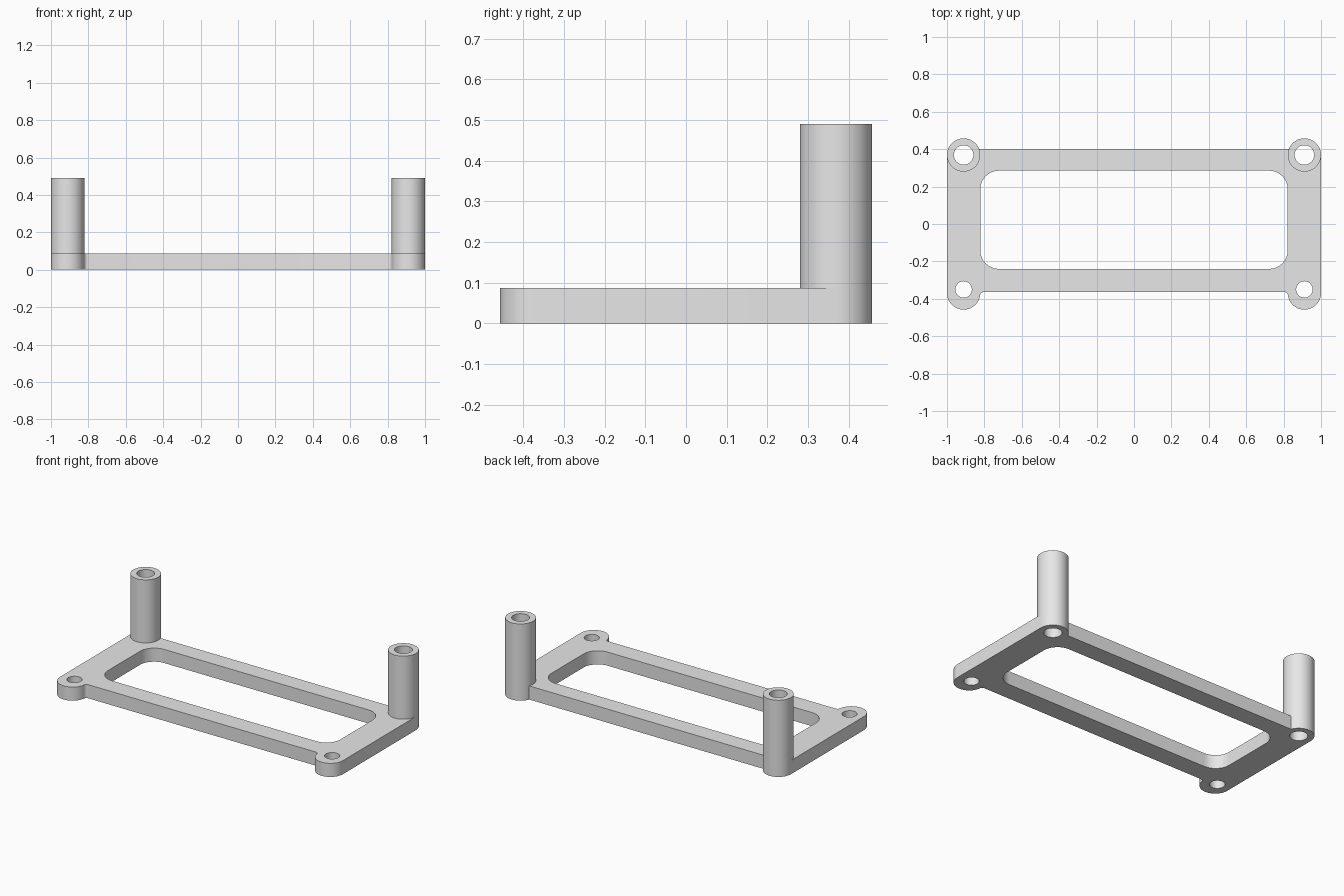
import bpy
import bmesh
from math import cos, sin, radians

cube = bpy.data.objects.get("Cube")
if cube:
    bpy.data.objects.remove(cube, do_unlink=True)

grey = bpy.data.materials.new("light grey")
grey.use_nodes = True
colour = (0.8, 0.8, 0.8, 1)
grey.diffuse_color = colour
grey.node_tree.nodes["Principled BSDF"].inputs["Base Color"].default_value = colour

PLATE_TOP, POST_TOP = 0.087, 0.49
PIN_X, LOBE_Y, LOBE_R = 0.911, 0.369, 0.089
FRONT_HOLE_Y, FRONT_HOLE_R = -0.35, 0.044
BORE_R = 0.052


def arc(cx, cy, r, start, end, steps):
    """Points along a circular arc, angles in degrees."""
    angles = [radians(start + (end - start) * i / steps) for i in range(steps + 1)]
    return [(cx + r * cos(a), cy + r * sin(a)) for a in angles]


def circle(cx, cy, r, steps=48):
    return arc(cx, cy, r, 0, 360, steps)[:-1]


def rounded_rect(x0, x1, y0, y1, r):
    corners = [(x1 - r, y1 - r), (x0 + r, y1 - r), (x0 + r, y0 + r), (x1 - r, y0 + r)]
    return [p for i, (cx, cy) in enumerate(corners)
            for p in arc(cx, cy, r, 90 * i, 90 * i + 90, 12)]


def extruded(name, loops, z0, z1):
    """Solid from an outer loop and hole loops."""
    bm = bmesh.new()
    for loop in loops:
        verts = [bm.verts.new((x, y, z0)) for x, y in loop]
        for a, b in zip(verts, verts[1:] + verts[:1]):
            bm.edges.new((a, b))
    bmesh.ops.triangle_fill(bm, edges=bm.edges[:], use_beauty=True, normal=(0, 0, 1))
    result = bmesh.ops.extrude_face_region(bm, geom=bm.faces[:], use_keep_orig=True)
    top = [v for v in result["geom"] if isinstance(v, bmesh.types.BMVert)]
    bmesh.ops.translate(bm, verts=top, vec=(0, 0, z1 - z0))
    bmesh.ops.recalc_face_normals(bm, faces=bm.faces[:])
    mesh = bpy.data.meshes.new(name)
    bm.to_mesh(mesh)
    bm.free()
    mesh.materials.append(grey)
    obj = bpy.data.objects.new(name, mesh)
    bpy.context.collection.objects.link(obj)
    bpy.ops.object.select_all(action="DESELECT")
    obj.select_set(True)
    bpy.context.view_layer.objects.active = obj
    bpy.ops.object.shade_smooth_by_angle(angle=radians(30))
    return obj


# Half outline: front fillet, front lobe, back lobe, then the back edge
half = arc(0.803, -0.383, 0.02, 90, 0, 6)
half += arc(PIN_X, -LOBE_Y, LOBE_R, 195, 360, 22)
half += arc(PIN_X, LOBE_Y, LOBE_R, 0, 157.5, 21)
half.append((0.828, 0.40))
outline = half + [(-x, y) for x, y in reversed(half)]

# Frame with the large window and four screw holes
holes = [rounded_rect(-0.822, 0.822, -0.24, 0.285, 0.1)]
for side in (-1, 1):
    holes.append(circle(side * PIN_X, FRONT_HOLE_Y, FRONT_HOLE_R))
    holes.append(circle(side * PIN_X, LOBE_Y, BORE_R))
extruded("frame", [outline] + holes, 0, PLATE_TOP)

# Hollow posts on the back corners
for name, side in (("left_post", 1), ("right_post", -1)):
    ring = [circle(side * PIN_X, LOBE_Y, r) for r in (LOBE_R, BORE_R)]
    extruded(name, ring, PLATE_TOP, POST_TOP)
